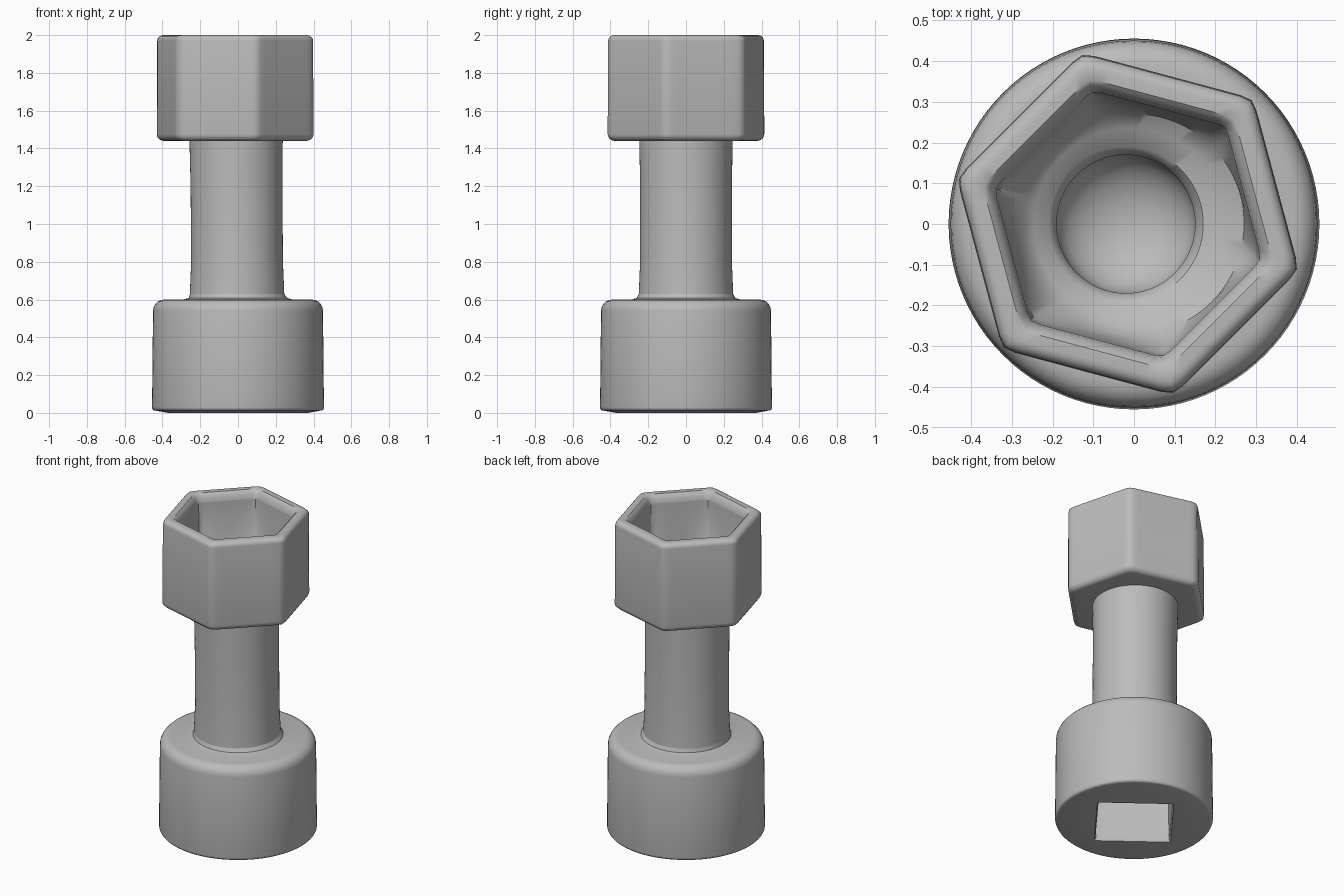
import bpy
import bmesh
from math import sin, cos, tau, radians

if "Cube" in bpy.data.objects:
    bpy.data.objects.remove(bpy.data.objects["Cube"], do_unlink=True)

SEGMENTS = 96

grey = bpy.data.materials.new("plain grey")
grey.use_nodes = True
GREY = (0.5, 0.5, 0.5, 1)
grey.diffuse_color = GREY
grey.node_tree.nodes["Principled BSDF"].inputs["Base Color"].default_value = GREY


def circle(angle):
    return 1.0


def polygon(sides, corner, sharpness):
    """Radius of a round-cornered polygon whose flats lie one unit out."""
    def radius(angle):
        total = 0
        for k in range(sides):
            normal = corner + (k + 0.5) * tau / sides
            total += max(0, cos(angle - normal)) ** sharpness
        return total ** (-1 / sharpness)
    return radius


hexagon = polygon(6, radians(-15), 50)
square = polygon(4, radians(7.5), 50)


def loft(name, rings, cap=False):
    """Skin a stack of rings: (shape, size, height, x centre)."""
    bm = bmesh.new()
    loops = []
    for shape, size, z, x in rings:
        loop = []
        for i in range(SEGMENTS):
            a = tau * i / SEGMENTS
            r = size * shape(a)
            loop.append(bm.verts.new((x + r * cos(a), r * sin(a), z)))
        loops.append(loop)
    for low, high in zip(loops, loops[1:]):
        for i in range(SEGMENTS):
            j = (i + 1) % SEGMENTS
            bm.faces.new((low[i], low[j], high[j], high[i]))
    if cap:
        bm.faces.new(loops[-1])
    mesh = bpy.data.meshes.new(name)
    bm.to_mesh(mesh)
    bm.free()
    mesh.materials.append(grey)
    obj = bpy.data.objects.new(name, mesh)
    bpy.context.collection.objects.link(obj)
    bpy.ops.object.select_all(action="DESELECT")
    obj.select_set(True)
    bpy.context.view_layer.objects.active = obj
    bpy.ops.object.shade_smooth_by_angle(angle=radians(40))
    return obj


def rounded(shape, size, z, bevel, x, start, end, steps=5):
    """Quarter-round rings; start and end angles in degrees."""
    result = []
    for i in range(steps + 1):
        t = radians(start + (end - start) * i / steps)
        result.append((shape, size - bevel + bevel * cos(t),
                       z + bevel * sin(t), x))
    return result


# Round base, from the edge of the square opening up to the shaft
loft("round_base",
     [(square, 0.22, 0.0, 0), (circle, 0.37, 0.0, 0), (circle, 0.435, 0.012, 0)]
     + rounded(circle, 0.455, 0.03, 0.02, 0, -60, 0, 3)
     + rounded(circle, 0.45, 0.54, 0.06, 0, 0, 90)
     + [(circle, 0.29, 0.6, 0), (circle, 0.26, 0.608, 0),
        (circle, 0.25, 0.63, -0.005)])

# Square drive opening in the underside
pocket = loft("square_socket",
              [(square, 0.22, 0.0, 0), (square, 0.213, 0.02, 0),
               (square, 0.21, 0.5, 0)], cap=True)
pocket.data.flip_normals()

# Shaft
loft("shaft", [(circle, 0.25, 0.63, -0.005), (circle, 0.243, 0.8, -0.005),
               (circle, 0.243, 1.2, -0.008), (circle, 0.247, 1.44, -0.01)])

# Hexagonal head: underside, outer flats and rounded rim
HX = -0.015
loft("hexagonal_head",
     [(circle, 0.247, 1.44, -0.01)]
     + rounded(hexagon, 0.377, 1.475, 0.035, HX, -90, 0)
     + rounded(hexagon, 0.375, 1.97, 0.03, HX, 0, 90)
     + rounded(hexagon, 0.35, 1.97, 0.03, HX, 90, 90, 1)[:1]
     + [(hexagon, 0.311, 1.992, HX), (hexagon, 0.299, 1.975, HX),
        (hexagon, 0.294, 1.95, HX)])

# Hexagonal socket stepping down to a round bore with a bowl floor
bore = [(hexagon, 0.294, 1.95, HX), (hexagon, 0.285, 1.64, HX),
        (circle, 0.27, 1.57, 0), (circle, 0.235, 1.545, -0.01),
        (circle, 0.19, 1.53, -0.02), (circle, 0.17, 1.5, -0.02),
        (circle, 0.17, 1.2, -0.02)]
for i in range(1, 7):
    t = radians(14 * i)
    bore.append((circle, 0.17 * cos(t), 1.2 - 0.12 * sin(t), -0.02))
loft("hexagonal_socket", bore, cap=True)
